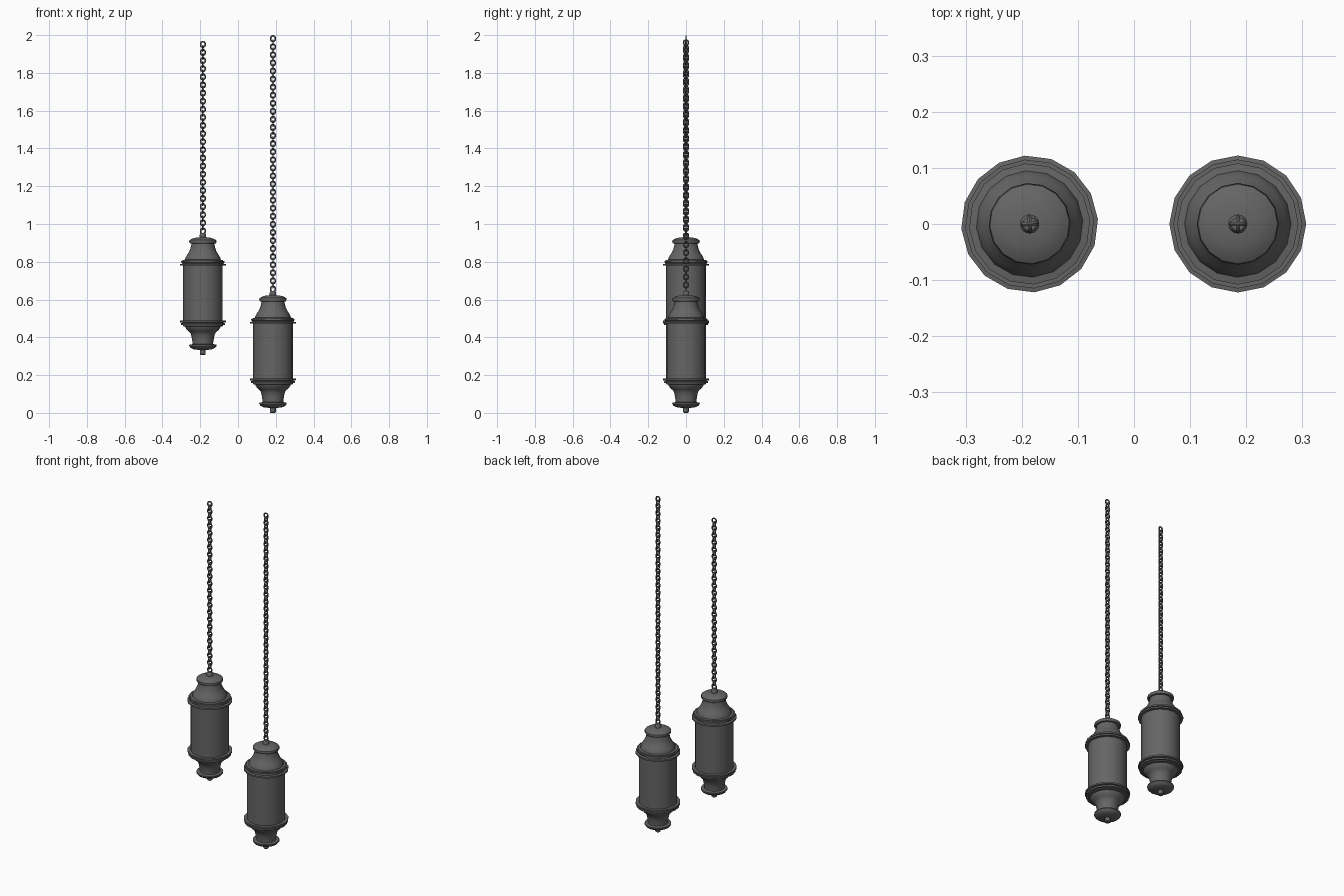
import bpy, bmesh, math
from mathutils import Matrix

cube = bpy.data.objects.get("Cube")
if cube:
    bpy.data.objects.remove(cube, do_unlink=True)


def material(name, color):
    m = bpy.data.materials.new(name)
    m.use_nodes = True
    m.diffuse_color = color
    m.node_tree.nodes["Principled BSDF"].inputs["Base Color"].default_value = color
    return m


METAL = material("dark grey metal", (0.13, 0.13, 0.13, 1))
SIDES = 16


def finish(name, bm, location, turn=0.0):
    mesh = bpy.data.meshes.new(name)
    bmesh.ops.recalc_face_normals(bm, faces=bm.faces)
    bm.to_mesh(mesh)
    bm.free()
    mesh.materials.append(METAL)
    obj = bpy.data.objects.new(name, mesh)
    bpy.context.collection.objects.link(obj)
    obj.location = location
    obj.rotation_euler.z = turn
    bpy.ops.object.select_all(action='DESELECT')
    obj.select_set(True)
    bpy.context.view_layer.objects.active = obj
    bpy.ops.object.shade_smooth_by_angle(angle=math.radians(40))
    return obj


def lathe(name, profile, location, turn):
    """Revolve (radius, height) points into a closed solid."""
    bm = bmesh.new()
    rings = []
    for r, z in profile:
        rings.append([bm.verts.new((r * math.cos(a), r * math.sin(a), z))
                      for a in (math.tau * i / SIDES for i in range(SIDES))])
    for low, high in zip(rings, rings[1:]):
        for i in range(SIDES):
            j = (i + 1) % SIDES
            bm.faces.new((low[i], low[j], high[j], high[i]))
    bm.faces.new(rings[0][::-1])
    bm.faces.new(rings[-1])
    return finish(name, bm, location, turn)


def add_link(bm, z, length, width, wire, turn):
    """One oval link standing upright, centred at height z."""
    around, tube = 12, 6
    stretch = (length - width) / 2
    rings = []
    for i in range(around):
        a = math.tau * (i + 0.5) / around
        ring = []
        for k in range(tube):
            b = math.tau * k / tube
            r = width / 2 - wire + wire * math.cos(b)
            ring.append(bm.verts.new((r * math.cos(a), wire * math.sin(b),
                                      r * math.sin(a) + math.copysign(stretch, math.sin(a)))))
        rings.append(ring)
    for i in range(around):
        p, q = rings[i], rings[(i + 1) % around]
        for k in range(tube):
            n = (k + 1) % tube
            bm.faces.new((p[k], q[k], q[n], p[n]))
    verts = [v for ring in rings for v in ring]
    bmesh.ops.transform(bm, verts=verts,
                        matrix=Matrix.Translation((0, 0, z)) @ Matrix.Rotation(turn, 4, 'Z'))


def chain(name, x, bottom, top, turn):
    length, width, wire = 0.038, 0.033, 0.0042
    pairs = round((top - bottom - length) / 0.043)
    pitch = (top - bottom - length) / (2 * pairs)
    bm = bmesh.new()
    add_link(bm, length / 2, length, width, wire, 0)
    add_link(bm, length / 2 + pitch, length, width, wire, math.pi / 2)
    obj = finish(name, bm, (x, 0, bottom), turn)
    array = obj.modifiers.new("repeat", 'ARRAY')
    array.use_relative_offset = False
    array.use_constant_offset = True
    array.constant_offset_displace = (0, 0, 2 * pitch)
    array.count = pairs
    # closing link at the hanging end
    bm = bmesh.new()
    add_link(bm, length / 2, length, width, wire, 0)
    finish(name + "_end_link", bm, (x, 0, top - length), turn)


# Profiles of the lantern parts, (radius, height) from the lantern's bottom
FINIAL = [(0.011, 0), (0.015, 0.004), (0.015, 0.03)]
BASE = [(0.02, 0.026), (0.05, 0.03), (0.066, 0.038), (0.073, 0.048), (0.072, 0.054),
        (0.055, 0.057), (0.055, 0.064), (0.059, 0.09), (0.064, 0.112), (0.071, 0.121),
        (0.084, 0.132), (0.092, 0.144), (0.094, 0.15), (0.106, 0.152), (0.106, 0.16)]
LOWER_RING = [(0.1, 0.158), (0.117, 0.158), (0.117, 0.167), (0.109, 0.169),
              (0.109, 0.171), (0.122, 0.173), (0.122, 0.182), (0.1, 0.182)]
BODY = [(0.105, 0.178), (0.105, 0.476)]
UPPER_RING = [(0.1, 0.472), (0.122, 0.472), (0.122, 0.481), (0.109, 0.483),
              (0.109, 0.487), (0.115, 0.489), (0.115, 0.498), (0.1, 0.498)]
ROOF = [(0.108, 0.495), (0.108, 0.502), (0.095, 0.504), (0.093, 0.513), (0.086, 0.526),
        (0.075, 0.542), (0.067, 0.56), (0.062, 0.58), (0.06, 0.592)]
CAP = [(0.058, 0.589), (0.069, 0.591), (0.073, 0.599), (0.071, 0.607),
       (0.06, 0.614), (0.042, 0.62), (0.018, 0.623)]
KNOB = [(0.017, 0.62), (0.017, 0.638), (0.012, 0.645)]
PARTS = {"finial": FINIAL, "base": BASE, "lower_ring": LOWER_RING, "body": BODY,
         "upper_ring": UPPER_RING, "roof": ROOF, "cap": CAP, "knob": KNOB}

# Two hanging lanterns at different heights
for side, x, z, top, turn in (("right", -0.186, 0.307, 1.97, math.radians(4)),
                              ("left", 0.185, 0.0, 2.0, 0.0)):
    for part, profile in PARTS.items():
        lathe(f"{side}_{part}", profile, (x, 0, z), turn)
    chain(f"{side}_chain", x, z + 0.637, top, turn)
